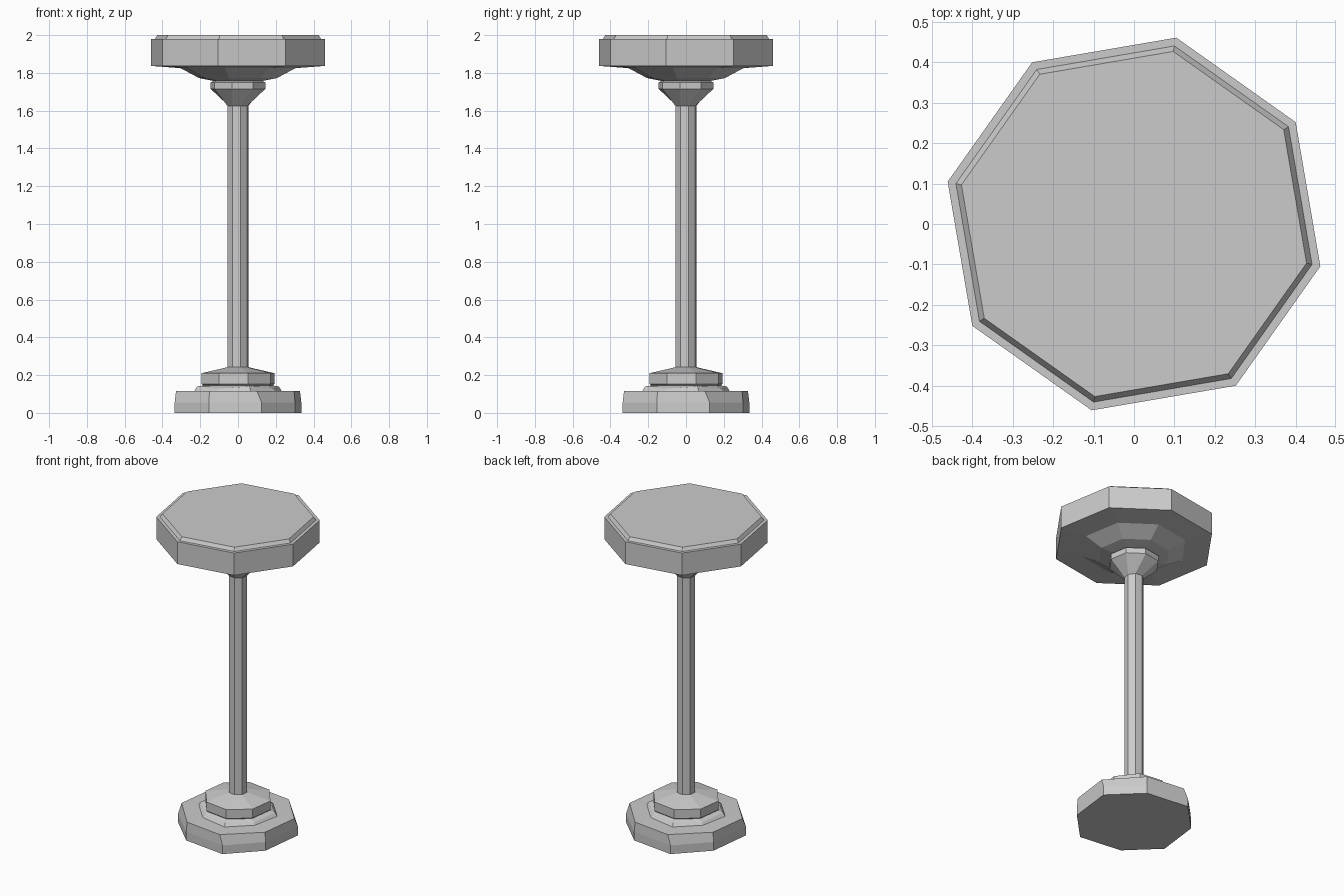
import bpy, bmesh
from math import radians, cos, sin

if "Cube" in bpy.data.objects:
    bpy.data.objects.remove(bpy.data.objects["Cube"])


def loft(name, rings, cap_bottom=False, cap_top=False):
    """Stack eight-sided rings. Each ring is two corners (radius, degrees, z),
    repeated every quarter turn."""
    bm = bmesh.new()
    loops = []
    for corners in rings:
        loop = []
        for q in range(4):
            for r, deg, z in corners:
                a = radians(deg + 90 * q)
                loop.append(bm.verts.new((r * cos(a), r * sin(a), z)))
        loops.append(loop)
    for lo, hi in zip(loops, loops[1:]):
        for i in range(8):
            j = (i + 1) % 8
            bm.faces.new((lo[i], lo[j], hi[j], hi[i]))
    if cap_bottom:
        bm.faces.new(loops[0][::-1])
    if cap_top:
        bm.faces.new(loops[-1])
    mesh = bpy.data.meshes.new(name)
    bm.to_mesh(mesh)
    bm.free()
    obj = bpy.data.objects.new(name, mesh)
    bpy.context.collection.objects.link(obj)
    return obj


def even(r, z, phase):
    """Regular octagon ring."""
    return [(r, phase - 45, z), (r, phase, z)]


POLE_R, POLE_PHASE, HEAD_PHASE = 0.057, 14, 32.2

# Foot: chunky uneven base, thin step, collar and sloping shoulder
loft("foot", [
    [(0.339, -27, 0), (0.358, 20.5, 0)],
    [(0.339, -27, 0.055), (0.358, 20.5, 0.055)],
    [(0.333, -27, 0.115), (0.343, 17, 0.115)],
    [(0.225, -29, 0.117), (0.24, 16, 0.117)],
    [(0.21, -29, 0.128), (0.225, 16, 0.14)],
    even(0.19, 0.145, 15),
    even(0.2, 0.153, 15),
    even(0.2, 0.21, 15),
    even(POLE_R, 0.242, POLE_PHASE),
], cap_bottom=True)

# Pole
loft("pole", [even(POLE_R, 0.242, POLE_PHASE), even(POLE_R, 1.625, POLE_PHASE)])

# Head: flared cup, bowl underside and slab with a raised top
loft("head", [even(POLE_R, 1.625, POLE_PHASE)] + [
    even(r, z, HEAD_PHASE) for r, z in [
        (0.148, 1.715), (0.148, 1.75), (0.132, 1.757), (0.212, 1.773),
        (0.312, 1.825), (0.473, 1.837), (0.473, 1.979), (0.452, 1.979),
        (0.438, 2.0)]
], cap_top=True)
